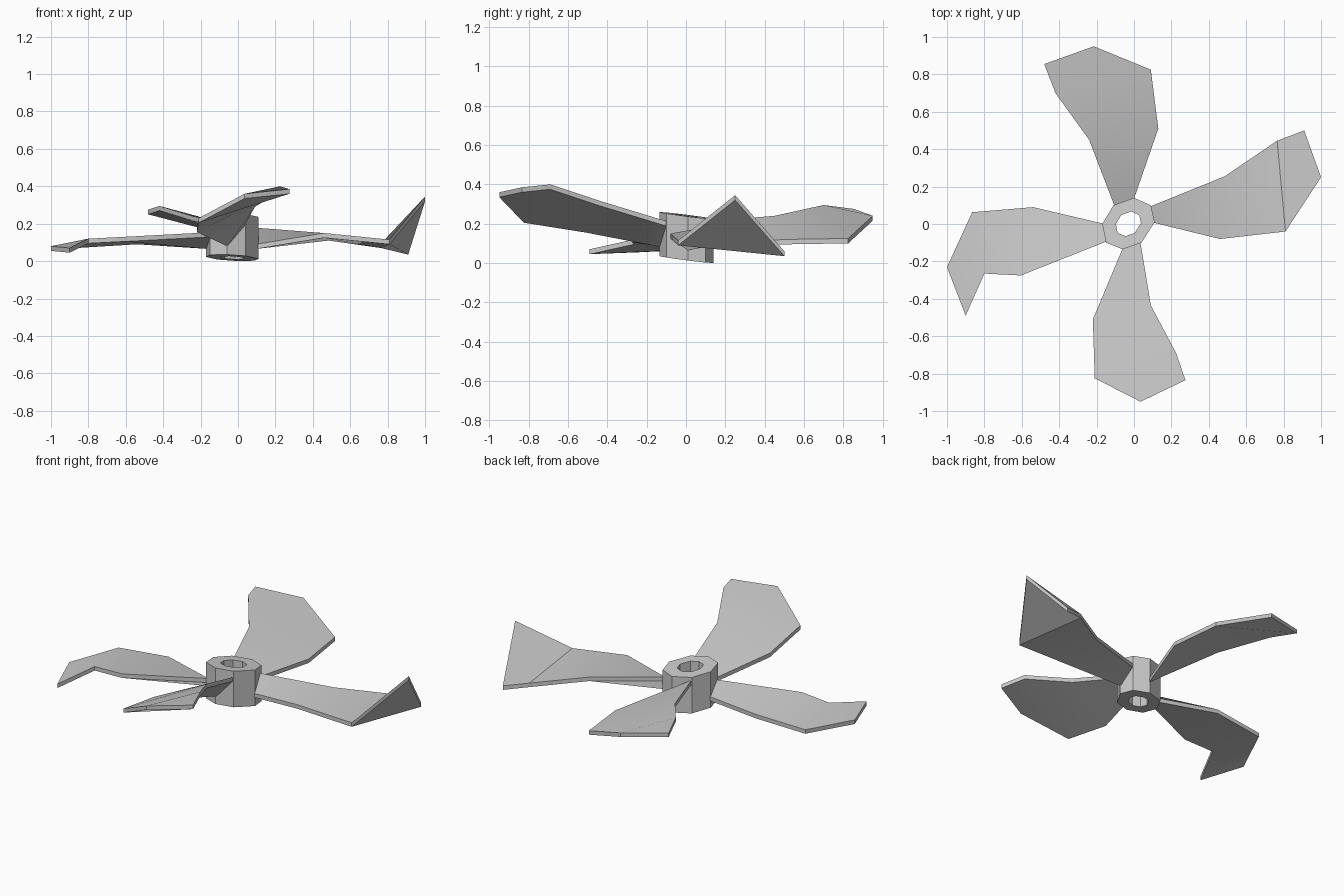
import bpy

if "Cube" in bpy.data.objects:
    bpy.data.objects.remove(bpy.data.objects["Cube"])

# Each blade outline: high root corner, three edge points, tip, two edge points, low root corner
BLADES = {
    "rear_blade": [(-.11, .10, .21), (-.24, .45, .24), (-.42, .70, .295), (-.48, .855, .275),
                   (-.215, .95, .24), (.09, .825, .125), (.13, .51, .12), (0, .14, .10)],
    "right_blade": [(.09, .10, .18), (.485, .255, .135), (.765, .445, .095), (.91, .50, .06),
                    (1.0, .25, .345), (.81, -.04, .115), (.46, -.08, .15), (.11, .01, .09)],
    "front_blade": [(.04, -.10, .21), (.09, -.435, .315), (.225, -.69, .40), (.275, -.835, .385),
                    (.035, -.95, .36), (-.21, -.825, .23), (-.22, -.51, .18), (-.06, -.135, .105)],
    "left_blade": [(-.15, -.10, .155), (-.605, -.275, .13), (-.80, -.265, .12), (-.90, -.49, .07),
                   (-1.0, -.23, .08), (-.865, .063, .095), (-.54, .09, .115), (-.17, 0, .09)],
}
THICK = .025
CX = -.03  # hub centre in x


def make(name, verts, faces):
    me = bpy.data.meshes.new(name)
    me.from_pydata(verts, [], faces)
    ob = bpy.data.objects.new(name, me)
    bpy.context.collection.objects.link(ob)
    bpy.ops.object.select_all(action='DESELECT')
    ob.select_set(True)
    bpy.context.view_layer.objects.active = ob
    bpy.ops.object.mode_set(mode='EDIT')
    bpy.ops.mesh.select_all(action='SELECT')
    bpy.ops.mesh.normals_make_consistent(inside=False)
    bpy.ops.object.mode_set(mode='OBJECT')
    bpy.ops.object.shade_smooth_by_angle(angle=.5)
    return ob


# Twisted blades with their roots sunk a little into the hub
for name, pts in BLADES.items():
    top = list(pts)
    for i in (0, 7):
        x, y, z = pts[i]
        top[i] = (CX + (x - CX) * .9, y * .9, z)
    verts = top + [(x, y, z - THICK) for x, y, z in top]
    strips = [(0, 1, 6, 7), (1, 2, 5, 6), (2, 3, 4, 5)]
    faces = strips + [tuple(i + 8 for i in reversed(f)) for f in strips]
    faces += [(i, (i + 1) % 8, (i + 1) % 8 + 8, i + 8) for i in range(8)]
    make(name, verts, faces)

# Eight-sided hub tube whose corners are the blade roots, with slanted ends
corners = [p[i][:2] for p in BLADES.values() for i in (0, 7)]
verts = []
for scale, base in ((1, .018), (1, .242), (.48, .242), (.48, .018)):
    for x, y in corners:
        px, py = CX + (x - CX) * scale, y * scale
        verts.append((px, py, base - .12 * py - .03 * (px - CX)))
faces = []
for r in range(4):
    a, b = r * 8, (r + 1) % 4 * 8
    faces += [(a + i, a + (i + 1) % 8, b + (i + 1) % 8, b + i) for i in range(8)]
make("hub", verts, faces)
